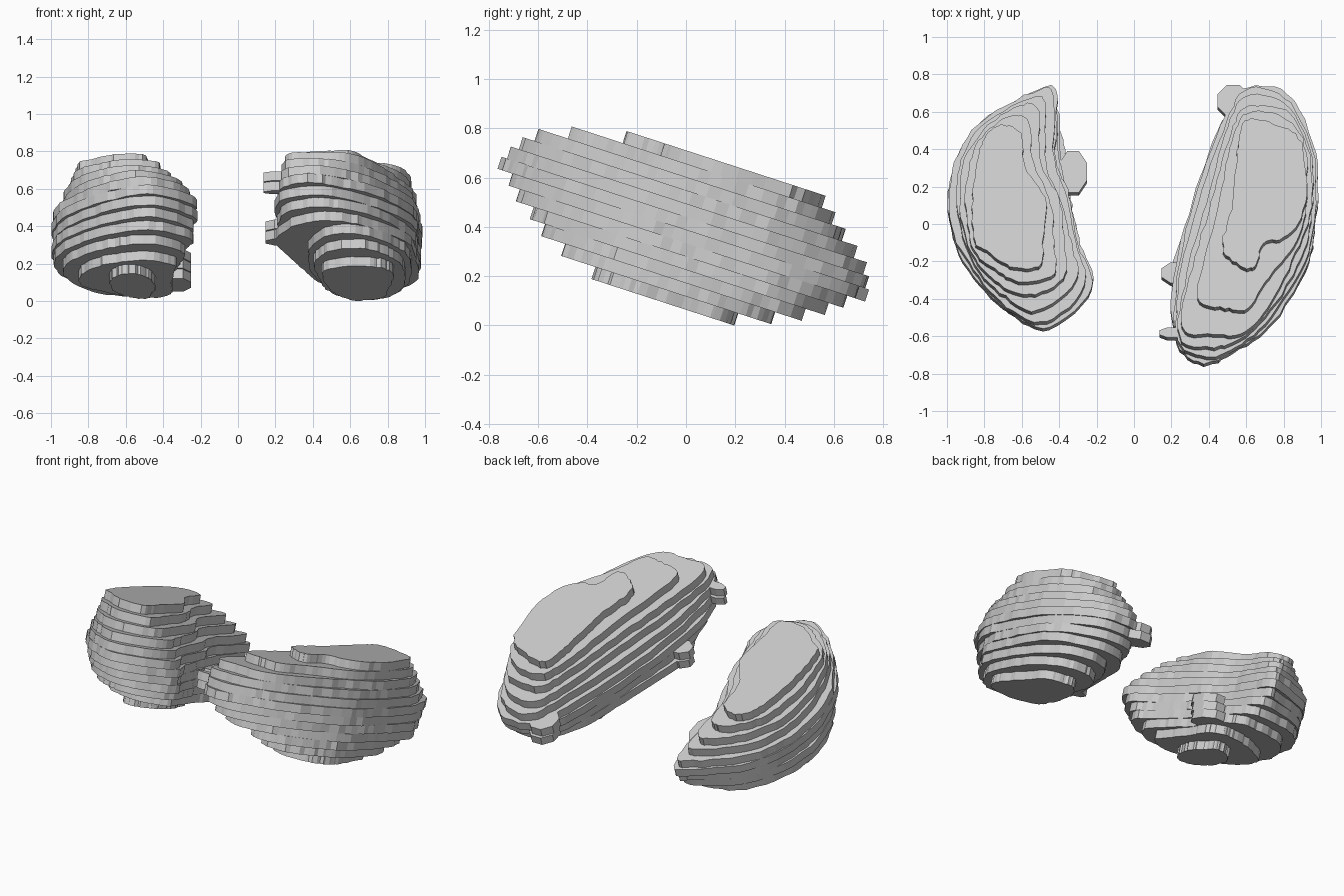
import bpy, bmesh, math, random
from mathutils import Vector, Matrix

if "Cube" in bpy.data.objects:
    bpy.data.objects.remove(bpy.data.objects["Cube"])

random.seed(4)
TILT = math.radians(18)          # slabs lean down towards the back
S, C = math.sin(TILT), math.cos(TILT)
BASE, STEP, LAYERS, WIDEST = 0.06, 0.0513, 12, 6

# Outline keys per layer: 12 (x, y) points, clockwise from the rear tip
LEFT = {
    0: [-.54, .18, -.48, .17, -.45, .08, -.45, 0, -.46, -.10, -.49, -.18,
        -.55, -.23, -.62, -.23, -.67, -.18, -.69, -.08, -.67, .02, -.62, .11],
    1: [-.48, .32, -.40, .32, -.36, .25, -.36, .10, -.34, -.05, -.35, -.20,
        -.48, -.28, -.63, -.27, -.77, -.18, -.85, -.03, -.83, .14, -.66, .26],
    3: [-.50, .58, -.41, .53, -.36, .35, -.33, .10, -.28, -.12, -.25, -.30,
        -.43, -.46, -.65, -.41, -.84, -.24, -.96, -.02, -.95, .25, -.77, .50],
    6: [-.52, .72, -.42, .71, -.42, .35, -.35, .15, -.29, -.10, -.23, -.34,
        -.45, -.55, -.66, -.47, -.86, -.27, -.98, -.02, -.98, .27, -.83, .54],
    11: [-.70, .53, -.61, .49, -.58, .30, -.48, .13, -.48, -.08, -.51, -.23,
         -.66, -.22, -.77, -.16, -.86, -.08, -.86, .12, -.84, .35, -.78, .48],
}
RIGHT = {
    0: [.62, .20, .70, .20, .77, .17, .81, .03, .83, -.18, .80, -.29,
        .72, -.36, .58, -.36, .48, -.30, .46, -.18, .48, 0, .53, .12],
    2: [.62, .46, .80, .45, .91, .28, .93, .03, .90, -.23, .80, -.42,
        .66, -.55, .50, -.55, .41, -.42, .37, -.22, .40, .10, .48, .32],
    3: [.60, .56, .80, .55, .95, .38, .96, .05, .91, -.24, .76, -.46,
        .58, -.58, .42, -.60, .26, -.48, .20, -.24, .32, .10, .44, .40],
    6: [.58, .73, .82, .69, .97, .38, .97, .05, .93, -.20, .74, -.52,
        .54, -.68, .38, -.74, .22, -.64, .23, -.30, .32, .12, .46, .52],
    9: [.60, .62, .80, .60, .93, .41, .94, .09, .87, -.15, .74, -.40,
        .59, -.58, .42, -.60, .26, -.55, .32, -.24, .42, .12, .50, .44],
    11: [.62, .55, .78, .53, .90, .42, .91, .12, .83, -.06, .70, -.11,
         .65, -.22, .56, -.22, .48, -.12, .52, .08, .55, .30, .56, .45],
}


def outline(keys, layer, wobble=0.01):
    """Blend the two nearest keys, bulging towards the widest layer."""
    lo = max(k for k in keys if k <= layer)
    hi = min(k for k in keys if k >= layer)
    t = (layer - lo) / (hi - lo) if hi > lo else 0
    t **= 0.7 if layer < WIDEST else 1.4
    v = [a + (b - a) * t + random.uniform(-wobble, wobble)
         for a, b in zip(keys[lo], keys[hi])]
    return [Vector(p) for p in zip(v[::2], v[1::2])]


def smooth_loop(pts, sub=6, rough=0.006):
    """Closed Catmull-Rom curve with slightly ragged edges."""
    n, out = len(pts), []
    for i in range(n):
        a, b, c, d = (pts[(i + k) % n] for k in (-1, 0, 1, 2))
        for j in range(sub):
            t = j / sub
            p = 0.5 * (2 * b + (c - a) * t + (2 * a - 5 * b + 4 * c - d) * t * t
                       + (3 * b - a - 3 * c + d) * t ** 3)
            out.append(p + Vector((random.uniform(-rough, rough),
                                   random.uniform(-rough, rough))))
    return out


def slab(bm, loop, layer):
    """One flat slab, extruded along the tilted stacking axis."""
    w = BASE + layer * STEP
    top = w + STEP
    verts = []
    for p in loop:
        u = (p.y - top * S) / C
        verts.append(bm.verts.new((p.x, u * C + w * S, w * C - u * S)))
    face = bm.faces.new(verts)
    res = bmesh.ops.extrude_face_region(bm, geom=[face], use_keep_orig=True)
    moved = [g for g in res["geom"] if isinstance(g, bmesh.types.BMVert)]
    bmesh.ops.translate(bm, verts=moved, vec=(0, STEP * S, STEP * C))


def bump_loop(x, y, rx, ry):
    return [Vector((x + rx * math.cos(a), y + ry * math.sin(a)))
            for a in (math.radians(22.5 + 45 * k) for k in range(8))]


def organ(name, keys, bumps):
    bm = bmesh.new()
    for layer in range(LAYERS):
        slab(bm, smooth_loop(outline(keys, layer)), layer)
    for layers, x, y, rx, ry in bumps:
        for layer in layers:
            slab(bm, bump_loop(x, y, rx, ry), layer)
    bmesh.ops.recalc_face_normals(bm, faces=bm.faces)
    mesh = bpy.data.meshes.new(name)
    bm.to_mesh(mesh)
    bm.free()
    ob = bpy.data.objects.new(name, mesh)
    bpy.context.collection.objects.link(ob)
    return ob


# Two bean-shaped stacks with their small side nubs
parts = [
    organ("left_kidney", LEFT, [((2, 3, 4), -.325, .28, .08, .12)]),
    organ("right_kidney", RIGHT, [((3, 4), .23, -.26, .09, .06),
                                  ((6, 7), .21, -.58, .08, .03),
                                  ((5, 6), .53, .66, .09, .09)]),
]

# Stand the pair on the ground
low = min(v.co.z for ob in parts for v in ob.data.vertices)
for ob in parts:
    ob.data.transform(Matrix.Translation((0, 0, -low)))
